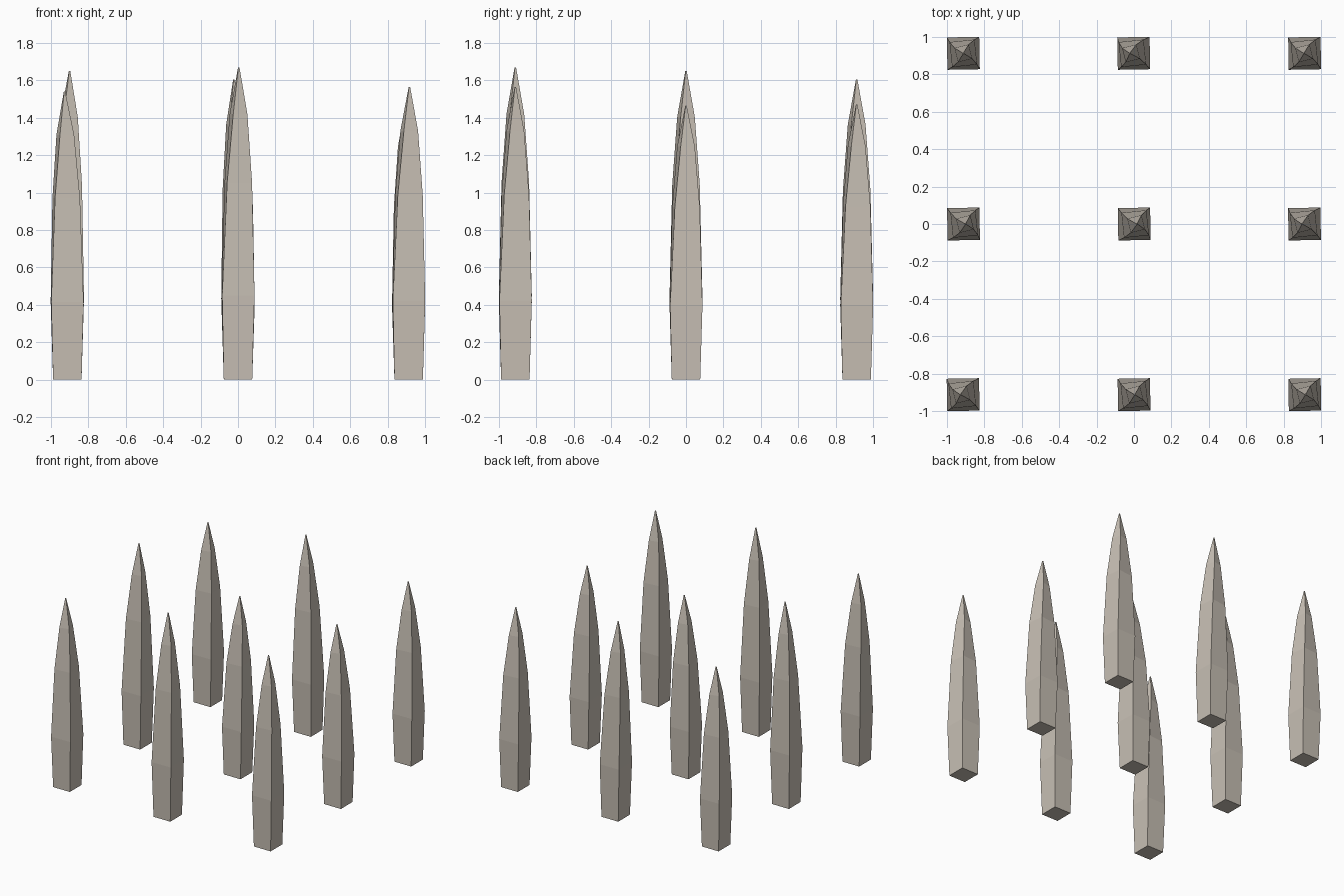
import bpy
import bmesh
from math import radians
from mathutils import Matrix, Vector

cube = bpy.data.objects.get("Cube")
if cube:
    bpy.data.objects.remove(cube, do_unlink=True)

# Weathered pale stone
stone = bpy.data.materials.new("pale_stone")
stone.use_nodes = True
colour = (0.57, 0.52, 0.455, 1)
stone.diffuse_color = colour
stone.node_tree.nodes["Principled BSDF"].inputs["Base Color"].default_value = colour

SPACING = 0.9125
# Height fraction, half width, twist in degrees
RINGS = [(0, 0.076, 0), (0.27, 0.0865, 1), (0.63, 0.067, 6),
         (0.85, 0.039, 14), (1, 0.003, 20)]


def make_spike(name, x, y, height, lean):
    """Square spike that swells, twists and bends sideways toward its tip."""
    bm = bmesh.new()
    loops = []
    for t, half, twist in RINGS:
        turn = Matrix.Rotation(radians(twist), 3, 'Z')
        centre = Vector((lean * t * t, 0, height * t))
        loops.append([bm.verts.new(centre + turn @ Vector((sx * half, sy * half, 0)))
                      for sx, sy in ((-1, -1), (1, -1), (1, 1), (-1, 1))])
    for low, high in zip(loops, loops[1:]):
        for i in range(4):
            j = (i + 1) % 4
            bm.faces.new((low[i], low[j], high[j], high[i]))
    bm.faces.new(reversed(loops[0]))
    bm.faces.new(loops[-1])
    mesh = bpy.data.meshes.new(name)
    bm.to_mesh(mesh)
    bm.free()
    mesh.materials.append(stone)
    spike = bpy.data.objects.new(name, mesh)
    spike.location = (x, y, 0)
    bpy.context.collection.objects.link(spike)


# Three rows of three spikes: (height, sideways lean), from -x to +x
ROWS = {
    "front": [(1.54, -0.015), (1.67, 0.004), (1.565, 0.004)],
    "middle": [(1.65, 0.012), (1.46, 0.016), (1.465, -0.014)],
    "back": [(1.47, 0), (1.605, -0.022), (1.47, -0.004)],
}
for r, (row, spikes) in enumerate(ROWS.items()):
    for c, (height, lean) in enumerate(spikes):
        side = ("right", "centre", "left")[c]
        make_spike(f"{row}_{side}_spike", (c - 1) * SPACING, (r - 1) * SPACING, height, lean)
